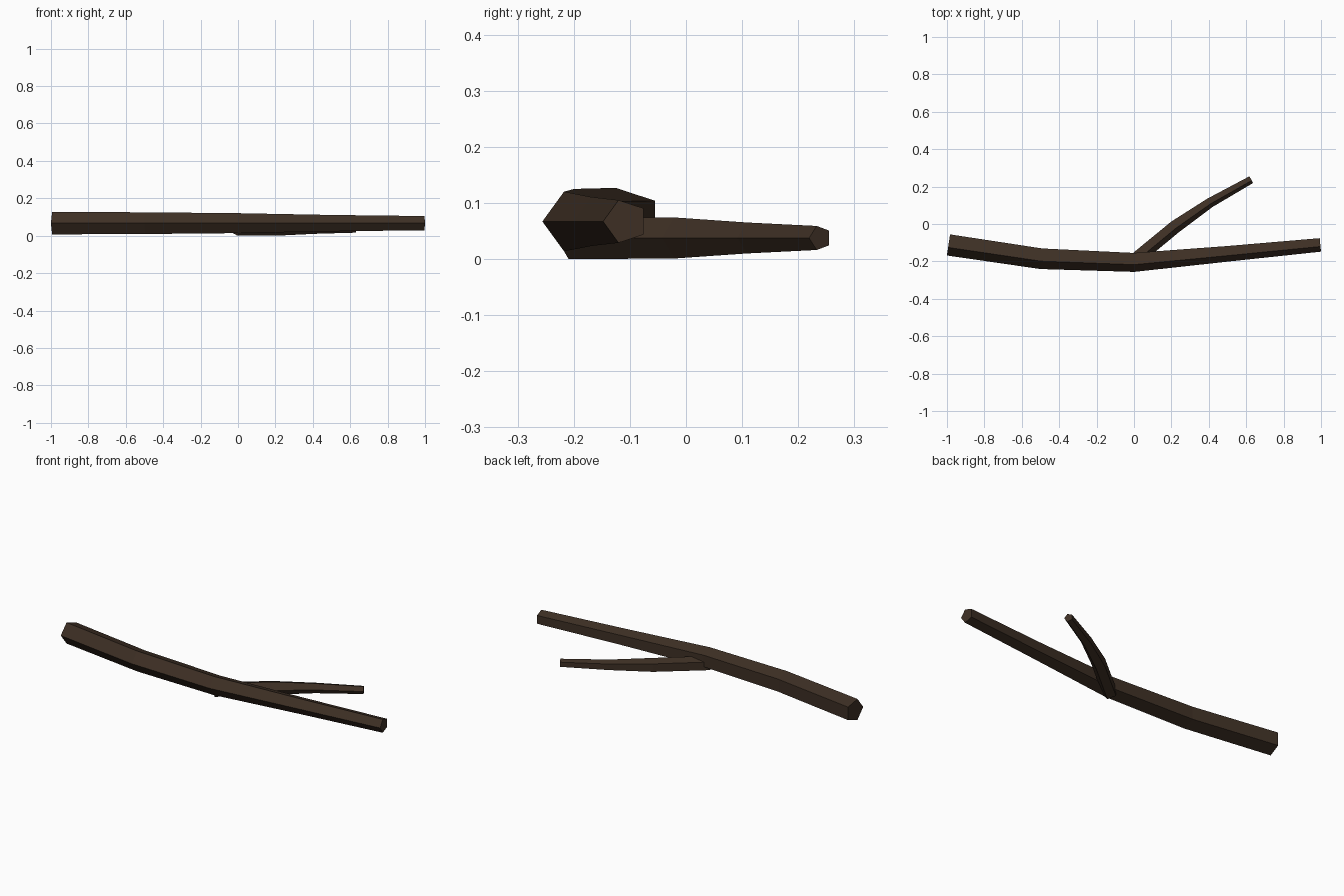
import bpy, bmesh, math
from mathutils import Vector

cube = bpy.data.objects.get("Cube")
if cube:
    bpy.data.objects.remove(cube)

SIDES = 5

bark = bpy.data.materials.new("dark brown bark")
bark.use_nodes = True
BROWN = (0.048, 0.029, 0.018, 1)
bark.diffuse_color = BROWN
bark.node_tree.nodes["Principled BSDF"].inputs["Base Color"].default_value = BROWN


def branch(name, z, path):
    """Tapered five-sided limb through (x, y, radius) stations at height z."""
    centres = [Vector((x, y, z)) for x, y, r in path]
    last = len(path) - 1
    bm = bmesh.new()
    rings = []
    for i, c in enumerate(centres):
        before = (c - centres[max(i - 1, 0)]).normalized()
        after = (centres[min(i + 1, last)] - c).normalized()
        along = (before + after).normalized()
        side = Vector((along.y, -along.x, 0))
        ring = []
        for k in range(SIDES):
            a = math.tau * k / SIDES
            offset = side * math.cos(a) + Vector((0, 0, math.sin(a)))
            ring.append(bm.verts.new(c + offset * path[i][2]))
        rings.append(ring)
    # Bark faces between neighbouring rings
    for a, b in zip(rings, rings[1:]):
        for k in range(SIDES):
            n = (k + 1) % SIDES
            bm.faces.new((a[k], a[n], b[n], b[k]))
    # Cut ends
    bm.faces.new(rings[0])
    bm.faces.new(rings[-1])
    bmesh.ops.recalc_face_normals(bm, faces=bm.faces)
    mesh = bpy.data.meshes.new(name)
    bm.to_mesh(mesh)
    bm.free()
    mesh.materials.append(bark)
    obj = bpy.data.objects.new(name, mesh)
    bpy.context.collection.objects.link(obj)


# Long bowed limb
branch("main_branch", 0.067, [
    (-0.991, -0.106, 0.063), (-0.495, -0.18, 0.061), (0, -0.2, 0.056),
    (0.5, -0.155, 0.046), (0.996, -0.108, 0.04)])

# Side shoot forking off behind
branch("side_twig", 0.0376, [
    (-0.01, -0.2, 0.0395), (0.218, -0.012, 0.0385),
    (0.405, 0.116, 0.029), (0.626, 0.239, 0.0225)])
